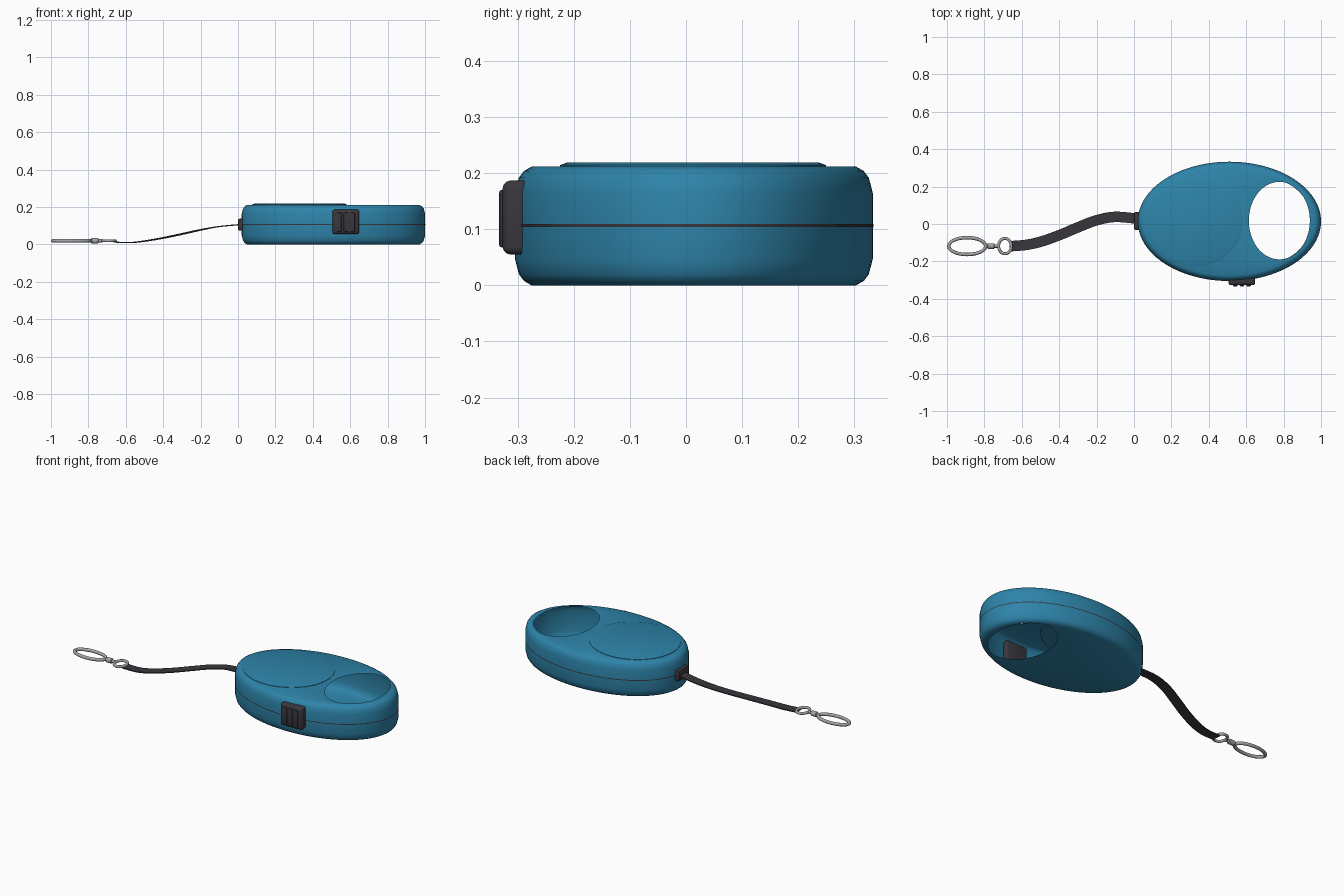
import bpy, bmesh, math
from mathutils import Vector

if "Cube" in bpy.data.objects:
    bpy.data.objects.remove(bpy.data.objects["Cube"])


def material(name, rgb):
    m = bpy.data.materials.new(name)
    m.diffuse_color = (*rgb, 1)
    m.use_nodes = True
    m.node_tree.nodes["Principled BSDF"].inputs["Base Color"].default_value = m.diffuse_color
    return m


BLUE = material("teal_blue", (0.027, 0.23, 0.40))
DARK = material("charcoal", (0.042, 0.038, 0.046))
METAL = material("grey_metal", (0.38, 0.38, 0.40))


def make(name, bm, mat, angle=35, outward=True):
    if outward:
        bmesh.ops.recalc_face_normals(bm, faces=bm.faces)
    me = bpy.data.meshes.new(name)
    bm.to_mesh(me)
    bm.free()
    me.materials.append(mat)
    ob = bpy.data.objects.new(name, me)
    bpy.context.collection.objects.link(ob)
    bpy.ops.object.select_all(action='DESELECT')
    ob.select_set(True)
    bpy.context.view_layer.objects.active = ob
    bpy.ops.object.shade_smooth_by_angle(angle=math.radians(angle))
    return ob


def oval(bm, cx, cy, a, b, z, n):
    return [bm.verts.new((cx + a * math.cos(2 * math.pi * i / n),
                          cy + b * math.sin(2 * math.pi * i / n), z)) for i in range(n)]


def skin(bm, loops, closed=False):
    pairs = list(zip(loops, loops[1:])) + ([(loops[-1], loops[0])] if closed else [])
    for p, q in pairs:
        for i in range(len(p)):
            j = (i + 1) % len(p)
            bm.faces.new((p[i], p[j], q[j], q[i]))


def box(name, lo, hi, mat, bevel, segments=2):
    lo, hi = Vector(lo), Vector(hi)
    bm = bmesh.new()
    bmesh.ops.create_cube(bm, size=1)
    for v in bm.verts:
        v.co = (lo + hi) / 2 + v.co * (hi - lo)
    bmesh.ops.bevel(bm, geom=bm.edges[:], offset=bevel, segments=segments,
                    profile=0.5, affect='EDGES')
    return make(name, bm, mat)


def oval_ring(name, cx, cy, a, b, z, r, mat, n=40, sides=10):
    bm = bmesh.new()
    loops = []
    for k in range(sides):
        t = 2 * math.pi * k / sides
        loops.append(oval(bm, cx, cy, a + r * math.cos(t), b + r * math.cos(t),
                          z + r * math.sin(t), n))
    skin(bm, loops, closed=True)
    return make(name, bm, mat, 60)


def rod(name, x0, x1, y, z, r, mat):
    bm = bmesh.new()
    c = min(0.004, r * 0.4)
    loops = []
    for x, rr in ((x0, r - c), (x0 + c, r), (x1 - c, r), (x1, r - c)):
        loops.append([bm.verts.new((x, y + rr * math.cos(k * math.pi / 8),
                                    z + rr * math.sin(k * math.pi / 8))) for k in range(16)])
    skin(bm, loops)
    bm.faces.new(loops[0])
    bm.faces.new(loops[-1])
    return make(name, bm, mat)


# hollow oval casing with a grip opening through both plates
CX, CY, A, B, H = 0.51, 0.014, 0.49, 0.319, 0.212
HOLE = (0.777, 0.018, 0.163, 0.207)
N = 96
bm = bmesh.new()
edge = [(0.030, 0), (0.016, 0.008), (0.007, 0.020), (0, 0.047)]
profile = edge + [(d, H - z) for d, z in reversed(edge)]
loops = [oval(bm, *HOLE, 0, N)]
loops += [oval(bm, CX, CY, A - d, B - d, z, N) for d, z in profile]
loops.append(oval(bm, *HOLE, H, N))
skin(bm, loops)
make("casing", bm, BLUE, 50, outward=False)

# thin seam around the middle
bm = bmesh.new()
skin(bm, [oval(bm, CX, CY, A + 0.0012, B + 0.0012, z, N) for z in (0.1045, 0.1095)])
make("casing_seam", bm, DARK, outward=False)

# raised round cover plate
bm = bmesh.new()
loops = [oval(bm, 0.328, 0.0125, 0.253 - d, 0.2375 - d, z, 64)
         for d, z in ((0, 0.2), (0, 0.2145), (0.013, 0.219))]
skin(bm, loops)
bm.faces.new(loops[0])
bm.faces.new(loops[-1])
make("cover_plate", bm, BLUE, 20)

# brake button with three grip ridges
box("brake_button", (0.505, -0.327, 0.055), (0.648, -0.265, 0.187), DARK, 0.014, 3)
for i in range(3):
    x = 0.541 + i * 0.036
    box(f"button_ridge_{i + 1}", (x - 0.012, -0.333, 0.068), (x + 0.012, -0.318, 0.170), DARK, 0.004)

# leash outlet
box("leash_outlet", (0.0, -0.032, 0.074), (0.05, 0.064, 0.138), DARK, 0.008)

# flat ribbon leash swept along smooth path
points = [Vector(p) for p in (
    (0.02, 0.028, 0.107), (-0.1, 0.038, 0.096), (-0.2, 0.020, 0.078), (-0.3, -0.018, 0.056),
    (-0.4, -0.060, 0.035), (-0.5, -0.095, 0.018), (-0.58, -0.112, 0.010), (-0.665, -0.119, 0.013))]
path = []
for i in range(len(points) - 1):
    p0, p1, p2 = points[max(i - 1, 0)], points[i], points[i + 1]
    p3 = points[min(i + 2, len(points) - 1)]
    for k in range(6):
        t = k / 6
        path.append(0.5 * (2 * p1 + (p2 - p0) * t + (2 * p0 - 5 * p1 + 4 * p2 - p3) * t ** 2
                           + (3 * p1 - p0 - 3 * p2 + p3) * t ** 3))
path.append(points[-1])
bm = bmesh.new()
loops = []
for i, p in enumerate(path):
    d = path[min(i + 1, len(path) - 1)] - path[max(i - 1, 0)]
    side = Vector((-d.y, d.x, 0)).normalized() * 0.028
    up = Vector((0, 0, 0.003))
    loops.append([bm.verts.new(p + s * side + u * up)
                  for s, u in ((-1, -1), (1, -1), (1, 1), (-1, 1))])
skin(bm, loops)
bm.faces.new(loops[0])
bm.faces.new(loops[-1])
make("leash_ribbon", bm, DARK)

# metal clip: small eye, swivel, large hook loop
YC, ZC = -0.118, 0.02
oval_ring("clip_eye", -0.69, YC, 0.034, 0.041, ZC, 0.008, METAL)
rod("clip_swivel_neck", -0.795, -0.722, YC, ZC, 0.009, METAL)
rod("clip_swivel_collar", -0.785, -0.745, YC, ZC, 0.015, METAL)
oval_ring("clip_loop", -0.892, YC, 0.0985, 0.045, ZC, 0.0095, METAL, 48)
